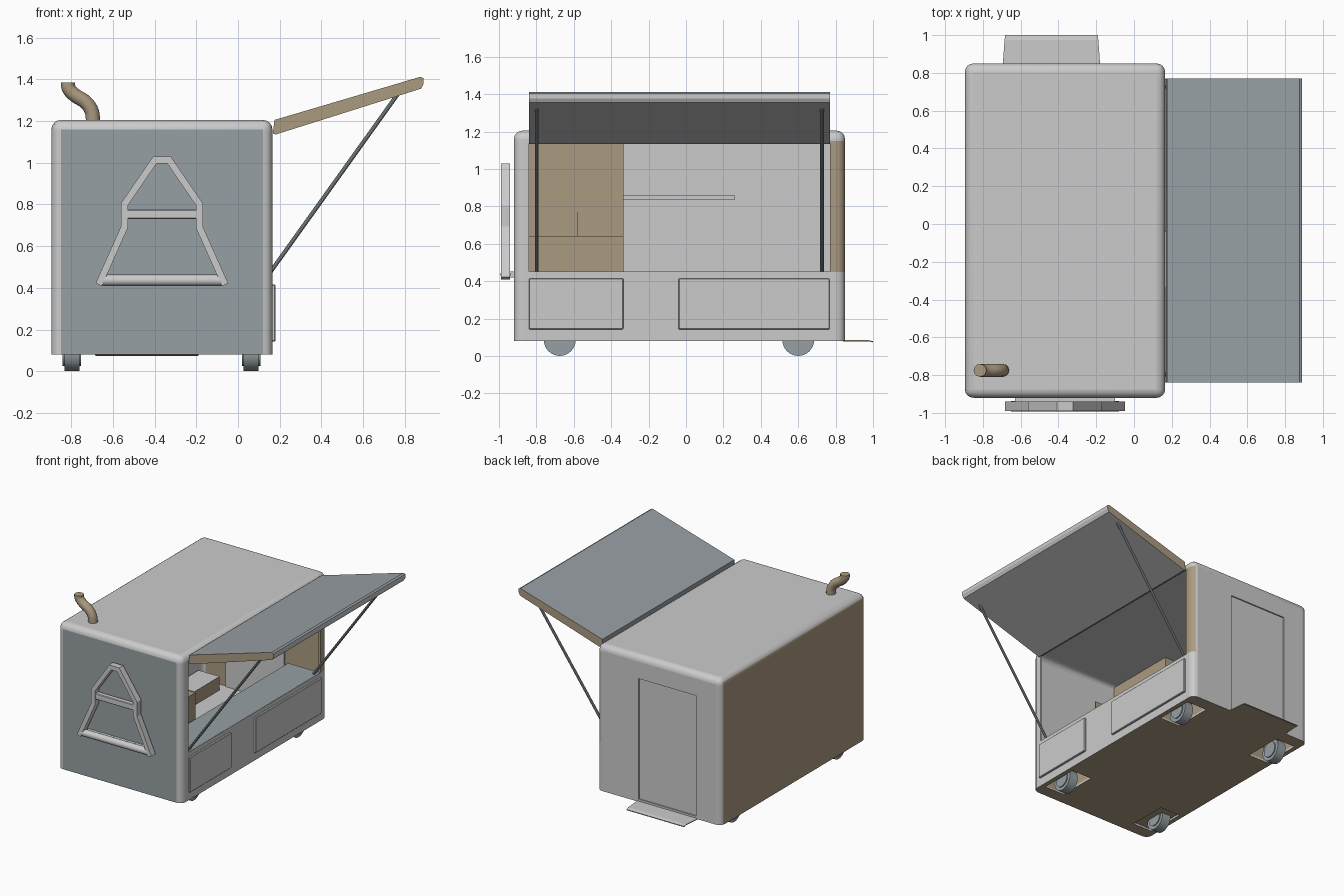
import bpy, bmesh, math
from mathutils import Vector, Matrix

if "Cube" in bpy.data.objects:
    bpy.data.objects.remove(bpy.data.objects["Cube"])

GREY, BLUE, BROWN = 0, 1, 2
MATS = []
for mname, col in (("grey", (0.6, 0.6, 0.6)), ("blue_grey", (0.31, 0.35, 0.37)), ("brown", (0.41, 0.33, 0.22))):
    m = bpy.data.materials.new(mname)
    m.diffuse_color = (*col, 1)
    m.use_nodes = True
    m.node_tree.nodes["Principled BSDF"].inputs["Base Color"].default_value = m.diffuse_color
    MATS.append(m)


def paint(ob, rule):
    """rule is a colour index, or a function of face normal and centre."""
    for p in ob.data.polygons:
        p.material_index = rule(p.normal, p.center) if callable(rule) else rule
    return ob


def finish(name, bm, smooth=False):
    bmesh.ops.recalc_face_normals(bm, faces=bm.faces)
    me = bpy.data.meshes.new(name)
    bm.to_mesh(me)
    bm.free()
    for mat in MATS:
        me.materials.append(mat)
    ob = bpy.data.objects.new(name, me)
    bpy.context.collection.objects.link(ob)
    if smooth:
        bpy.ops.object.select_all(action='DESELECT')
        ob.select_set(True)
        bpy.context.view_layer.objects.active = ob
        bpy.ops.object.shade_smooth_by_angle(angle=math.radians(35))
    return ob


def box(name, x, y, z, bevel=0.0, top_round=0.0):
    """Box from (min, max) ranges; top_round rounds every edge except the bottom ones."""
    bm = bmesh.new()
    bmesh.ops.create_cube(bm, size=1)
    for v in bm.verts:
        v.co = [r[0] if c < 0 else r[1] for c, r in zip(v.co, (x, y, z))]
    if top_round:
        edges = [e for e in bm.edges if max(v.co.z for v in e.verts) > z[0] + 1e-4]
        bmesh.ops.bevel(bm, geom=edges, offset=top_round, segments=4, profile=0.5, affect='EDGES')
    if bevel:
        bmesh.ops.bevel(bm, geom=bm.edges[:], offset=bevel, segments=1, affect='EDGES')
    return finish(name, bm, bool(top_round))


def prism(name, pts, y0, y1):
    """Extrude an x-z outline along y."""
    bm = bmesh.new()
    f = bm.faces.new([bm.verts.new((px, y0, pz)) for px, pz in pts])
    r = bmesh.ops.extrude_face_region(bm, geom=[f])
    bmesh.ops.translate(bm, vec=(0, y1 - y0, 0),
                        verts=[g for g in r['geom'] if isinstance(g, bmesh.types.BMVert)])
    return finish(name, bm)


def rod(name, p, q, r, sides=12):
    p, q = Vector(p), Vector(q)
    bm = bmesh.new()
    rot = (q - p).to_track_quat('Z', 'Y').to_matrix().to_4x4()
    bmesh.ops.create_cone(bm, cap_ends=True, segments=sides, radius1=r, radius2=r,
                          depth=(q - p).length, matrix=Matrix.Translation((p + q) / 2) @ rot)
    return finish(name, bm, True)


def ribbon(name, pts, width, y0, y1):
    """Flat bar following an x-z path with mitred corners."""
    pts = [Vector(p) for p in pts]
    left, right = [], []
    for i, p in enumerate(pts):
        a = (p - pts[i - 1]).normalized() if i else (pts[1] - p).normalized()
        b = (pts[i + 1] - p).normalized() if i < len(pts) - 1 else a
        n = Vector((-a.y - b.y, a.x + b.x)).normalized()
        off = n * (width / 2 / n.dot(Vector((-a.y, a.x))))
        left.append(p + off)
        right.append(p - off)
    return prism(name, left + right[::-1], y0, y1)


def cut(target, cutter):
    m = target.modifiers.new("cut", 'BOOLEAN')
    m.operation, m.solver, m.object = 'DIFFERENCE', 'EXACT', cutter
    bpy.context.view_layer.objects.active = target
    bpy.ops.object.modifier_apply(modifier=m.name)
    bpy.data.objects.remove(cutter)


X0, X1, Y0, Y1, Z0, Z1 = -0.895, 0.165, -0.92, 0.85, 0.08, 1.205
T = 0.015
# wheel centres, and well x-ranges that are wider towards the inside
WHEEL_X, WHEEL_Y = (-0.797, 0.063), (-0.675, 0.6)
WELL_X = ((-0.86, -0.69), (-0.04, 0.13))

# hollow trailer body with serving hatch, doorway and wheel wells
body = box("trailer_body", (X0, X1), (Y0, Y1), (Z0, Z1), top_round=0.045)
cut(body, box("cavity", (X0 + T, X1 - T), (Y0 + T, Y1 - T), (Z0 + T, Z1 - T), top_round=0.035))
cut(body, box("hatch_cut", (0.05, 0.3), (-0.84, 0.77), (0.45, 1.15)))
cut(body, box("door_cut", (-0.68, -0.19), (0.75, 0.95), (0.1, 1.03)))
for wx in WELL_X:
    for wy in WHEEL_Y:
        cut(body, box("well_cut", wx, (wy - 0.15, wy + 0.15), (0.0, 0.15)))

# split the body around the rear hatch post so it can be coloured
bm = bmesh.new()
bm.from_mesh(body.data)
for co, no in (((0, 0.77, 0), (0, 1, 0)), ((0, 0, 0.45), (0, 0, 1)), ((0, 0, 1.15), (0, 0, 1))):
    bmesh.ops.bisect_plane(bm, geom=bm.verts[:] + bm.edges[:] + bm.faces[:], plane_co=co, plane_no=no)
bm.to_mesh(body.data)
bm.free()


def body_colour(n, c):
    if n.y < -0.99 and c.y < Y0 + 0.005:
        return BLUE
    if (n.x < -0.9 and c.x < X0 + 0.01) or (n.z < -0.9 and c.z < Z0 + 0.005):
        return BROWN
    if n.y < -0.9 and c.y > Y1 - T - 0.01:
        return BROWN
    if c.x > 0.1 and c.y > 0.769 and 0.45 < c.z < 1.15 and n.y < 0.9:
        return BROWN
    return GREY


paint(body, body_colour)
for p in body.data.polygons:
    p.use_smooth = max(abs(c) for c in p.normal) < 0.999

# wheels and their housings
for i, wx in enumerate(WHEEL_X):
    for j, wy in enumerate(WHEEL_Y):
        tag = ("left", "right")[i] + ("_front", "_rear")[j]
        paint(rod("wheel_" + tag, (wx - 0.036, wy, 0.086), (wx + 0.036, wy, 0.086), 0.085, 32), BLUE)
        paint(rod("hub_" + tag, (wx - 0.044, wy, 0.086), (wx + 0.044, wy, 0.086), 0.06, 24), BLUE)
        a, b = WELL_X[i]
        house = box("wheel_housing_" + tag, (a - 0.005, b + 0.005), (wy - 0.155, wy + 0.155), (0.09, 0.2))
        cut(house, box("house_cut", (a, b), (wy - 0.15, wy + 0.15), (0.0, 0.195)))
        paint(house, lambda n, c: GREY if c.z > 0.198 else BROWN)

# raised awning with its two struts
awning = prism("awning", [(0.167, 1.14), (0.18, 1.135), (0.878, 1.355), (0.89, 1.378), (0.89, 1.405),
                          (0.875, 1.412), (0.175, 1.205)], -0.84, 0.77)
paint(awning, lambda n, c: BROWN if abs(n.y) > 0.9 else BLUE if n.z > 0.9 or n.x < -0.9 else GREY)
for side, sy in (("front", -0.797), ("rear", 0.727)):
    paint(rod("strut_" + side, (0.137, sy, 0.45), (0.767, sy, 1.33), 0.01, 10), BLUE)

# serving counter and lower side panels
paint(box("serving_counter", (-0.11, X1 - 0.001), (-0.84, 0.77), (0.43, 0.451)),
      lambda n, c: BLUE if n.z > 0.9 else GREY)
for side, ys in (("front", (-0.84, -0.335)), ("rear", (-0.04, 0.768))):
    box("side_panel_" + side, (0.155, 0.18), ys, (0.143, 0.415), bevel=0.004)

# interior: tall cabinet, low worktop with divider, wall shelf
paint(box("tall_cabinet", (X0 + T, -0.57), (-0.9, -0.333), (0.095, 1.185)), BROWN)
paint(box("low_cabinet", (-0.57, -0.13), (-0.9, -0.333), (0.095, 0.64)), BROWN)
paint(box("cabinet_divider", (-0.57, -0.13), (-0.584, -0.58), (0.64, 0.77)), BROWN)
box("wall_shelf", (X0 + 0.01, -0.72), (-0.333, 0.26), (0.835, 0.86))

# rear door and step
box("rear_door", (-0.685, -0.185), (0.825, 0.84), (0.095, 1.035))
prof = [(0.84, 0.085, 0.258), (0.975, 0.085, 0.248), (1.0, 0.079, 0.245)]
bm = bmesh.new()
rows = [[[bm.verts.new((-0.437 + s * w, y, z - d)) for s in (-1, 1)] for y, z, w in prof] for d in (0, 0.006)]
top, low = rows
for a, b in ((0, 1), (1, 2)):
    for r in rows:
        bm.faces.new((r[a][0], r[a][1], r[b][1], r[b][0]))
    for s in (0, 1):
        bm.faces.new((top[a][s], top[b][s], low[b][s], low[a][s]))
for e in (0, 2):
    bm.faces.new((top[e][0], top[e][1], low[e][1], low[e][0]))
paint(finish("rear_step", bm), lambda n, c: BROWN if n.z < 0.5 else GREY)

# folded tow frame on the front wall
C = -0.365
half = [(0.303, 0.415), (0.18, 0.69), (0.18, 0.80), (0.034, 1.013)]
ribbon("tow_frame", [(C - a, z) for a, z in half] + [(C + a, z) for a, z in half[::-1]], 0.033, -0.99, -0.94)
box("tow_crossbar", (C - 0.175, C + 0.175), (-0.985, -0.945), (0.73, 0.775), bevel=0.004)
rod("tow_pivot_bar", (C - 0.285, -0.965, 0.436), (C + 0.285, -0.965, 0.436), 0.027, 20)
box("tow_bracket", (C - 0.265, C + 0.265), (-0.965, -0.915), (0.42, 0.452))

# bent chimney pipe
cu = bpy.data.curves.new("chimney_pipe", 'CURVE')
cu.dimensions = '3D'
cu.bevel_depth, cu.bevel_resolution, cu.resolution_u = 0.034, 4, 8
cu.use_fill_caps = True
cu.materials.append(MATS[BROWN])
sp = cu.splines.new('BEZIER')
path = [((-0.695, 1.18), (0, 0.03)), ((-0.697, 1.225), (-0.002, 0.03)), ((-0.755, 1.307), (-0.035, 0.018)),
        ((-0.815, 1.37), (0, 0.02)), ((-0.815, 1.385), (0, 0.004))]
sp.bezier_points.add(len(path) - 1)
for bp, ((px, pz), (hx, hz)) in zip(sp.bezier_points, path):
    bp.co = (px, -0.775, pz)
    bp.handle_left = (px - hx, -0.775, pz - hz)
    bp.handle_right = (px + hx, -0.775, pz + hz)
bpy.context.collection.objects.link(bpy.data.objects.new("chimney_pipe", cu))
